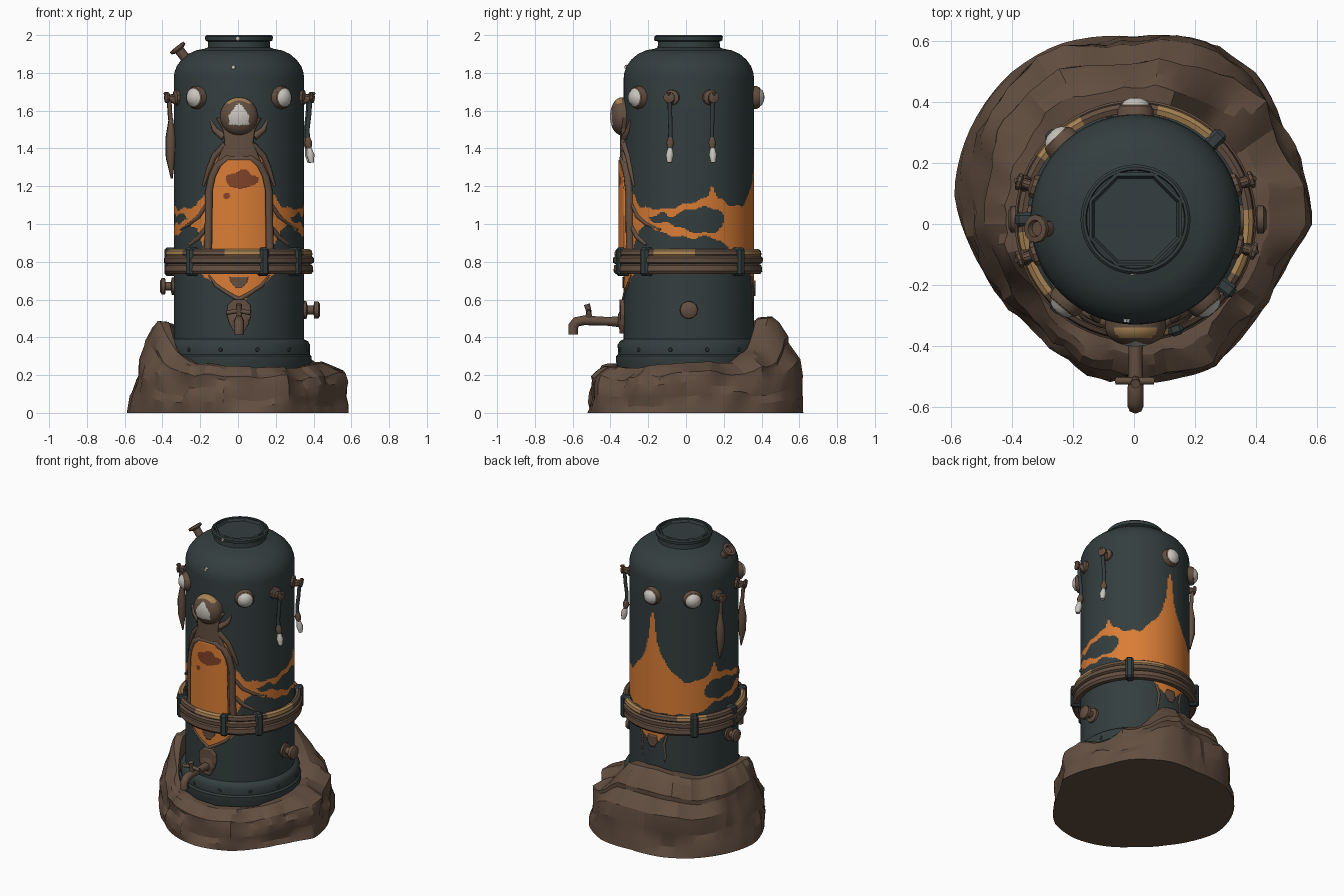
import bpy, bmesh, math, random
from mathutils import Matrix, Vector, noise

if "Cube" in bpy.data.objects:
    bpy.data.objects.remove(bpy.data.objects["Cube"])

random.seed(4)
CX, CY, R = 0.005, 0.015, 0.345
CENTRE = Matrix.Translation((CX, CY, 0))


def material(name, c):
    m = bpy.data.materials.new(name)
    m.diffuse_color = (*c, 1)
    m.use_nodes = True
    m.node_tree.nodes["Principled BSDF"].inputs["Base Color"].default_value = m.diffuse_color
    return m


TEAL = material("dark teal metal", (0.034, 0.048, 0.049))
BROWN = material("earth brown", (0.124, 0.077, 0.052))
ORANGE = material("orange paint", (0.70, 0.205, 0.036))
WHITE = material("bone white", (0.58, 0.55, 0.51))
TAN = material("tan wood", (0.38, 0.22, 0.085))
RUST = material("rust red", (0.22, 0.055, 0.022))


def interp(table, t):
    for (a, b), (c, d) in zip(table, table[1:]):
        if t <= c:
            return b + (d - b) * max(0, (t - a) / (c - a))
    return table[-1][1]


def finish(name, bm, mats, M=Matrix(), angle=35):
    bmesh.ops.recalc_face_normals(bm, faces=bm.faces)
    me = bpy.data.meshes.new(name)
    bm.to_mesh(me)
    bm.free()
    ob = bpy.data.objects.new(name, me)
    bpy.context.collection.objects.link(ob)
    for m in mats:
        me.materials.append(m)
    ob.matrix_world = M
    bpy.ops.object.select_all(action='DESELECT')
    bpy.context.view_layer.objects.active = ob
    ob.select_set(True)
    bpy.ops.object.shade_smooth_by_angle(angle=math.radians(angle))
    return ob


def lathe(name, prof, mats, M=Matrix(), seg=24, rule=None, closed=False):
    """Spin an (r, z) profile about local z; rule(centre) picks the colour."""
    bm = bmesh.new()
    rings = [[bm.verts.new((r * math.cos(2 * math.pi * i / seg), r * math.sin(2 * math.pi * i / seg), z))
              for i in range(seg)] for r, z in prof]
    if closed:
        rings.append(rings[0])
    for a, b in zip(rings, rings[1:]):
        for i in range(seg):
            j = (i + 1) % seg
            f = bm.faces.new((a[i], a[j], b[j], b[i]))
            if rule:
                f.material_index = rule(f.calc_center_median())
    if not closed:
        bm.faces.new(rings[0])
        f = bm.faces.new(rings[-1])
        if rule:
            f.material_index = rule(f.calc_center_median())
    return finish(name, bm, mats, M)


def tube(name, pts, r, mat, radii=None):
    cu = bpy.data.curves.new(name, 'CURVE')
    cu.dimensions = '3D'
    cu.bevel_depth, cu.bevel_resolution, cu.use_fill_caps = r, 2, True
    sp = cu.splines.new('POLY')
    sp.points.add(len(pts) - 1)
    for i, p in enumerate(pts):
        sp.points[i].co = (*p, 1)
        sp.points[i].radius = radii[i] if radii else 1
    ob = bpy.data.objects.new(name, cu)
    bpy.context.collection.objects.link(ob)
    cu.materials.append(mat)
    return ob


def radial(deg, z, r=R):
    """Local z points outward from the tank, local -x points up."""
    return CENTRE @ Matrix.Rotation(math.radians(deg), 4, 'Z') @ Matrix.Translation((r, 0, z)) @ Matrix.Rotation(math.pi / 2, 4, 'Y')


def on_wall(x, z, off=0.0, side=-1):
    return Vector((CX + x, CY + side * (math.sqrt(R * R - x * x) + off), z))


def panel(name, rows, off, mats, rule=None, side=-1, n=16, m=36):
    """Raised plate hugging the wall; rows are (z, half width)."""
    bm = bmesh.new()
    grid = []
    for k in range(m + 1):
        z = rows[0][0] + (rows[-1][0] - rows[0][0]) * k / m
        w = max(interp(rows, z), 0.004)
        grid.append([bm.verts.new(on_wall(w * (2 * i / n - 1), z, off, side)) for i in range(n + 1)])
    for a, b in zip(grid, grid[1:]):
        for i in range(n):
            f = bm.faces.new((a[i], a[i + 1], b[i + 1], b[i]))
            if rule:
                f.material_index = rule(f.calc_center_median())
    ob = finish(name, bm, mats)
    s = ob.modifiers.new("thickness", 'SOLIDIFY')
    s.thickness, s.offset = off + 0.012, -1
    return ob


# tank body: lathe with painted splashes chosen by angle and height
UP = [(0, 1.57), (3, 1.5), (5, 1.37), (10, 1.27), (18, 1.19), (35, 1.09), (52, 1.1), (64, 1.14), (69, 1.215), (73, 1.14),
      (90, 1.11), (111, 1.075), (138, 1.09), (150, 1.17), (155, 1.3), (162, 1.4), (180, 1.4)]
LOW = [(0, .86), (50, .87), (70, .935), (90, .925), (111, .945), (130, 1.0), (140, .97), (148, .87), (180, .86)]


def paint(c):
    a = math.degrees(math.atan2(c.y, c.x))
    d = abs((a + 90) % 360 - 180)          # 0 at the back, 180 at the front
    z = c.z + 0.006 * math.sin(a * 0.35)
    if math.hypot(c.x, c.y) < R - 0.01:
        return 0
    if c.z < 0.86:
        w = abs(c.x)
        return int(w < 0.2 and z > (0.58 + 0.8 * w if d > 90 else 0.63 + 0.9 * w))
    for d0, d1, zc, h in ((57, 112, 1.02, .18), (108, 128, 1.03, .07)):      # bare gaps in the side band
        t = (d - d0) / (d1 - d0)
        if 0 < t < 1 and abs(z - zc) < h * math.sqrt(t) * (1 - t):
            return 0
    return int(interp(LOW, d) < z < interp(UP, d))


prof = [(.36, .18), (.385, .27), (.385, .3), (.375, .31), (.377, .36), (.365, .38), (R, .39), (R, .57)]
prof += [(R, .575 + i * .0065) for i in range(155)]
prof += [(R, 1.77), (.342, 1.80), (.33, 1.835), (.305, 1.87), (.27, 1.9), (.225, 1.92), (.185, 1.927), (.165, 1.935), (.163, 1.965),
         (.178, 1.972), (.18, 1.992), (.172, 2.0), (.163, 2.0), (.16, 1.975)]
lathe("tank_body", prof, [TEAL, ORANGE], CENTRE, 220, paint)
lathe("lid_rim_inset", [(.165, 1.96), (.166, 1.996), (.155, 1.998), (.146, 1.982), (.13, 1.982)], [TEAL],
      CENTRE @ Matrix.Rotation(math.pi / 8, 4, 'Z'), 8)
for i in range(12):
    lathe("base_rivet", [(.012, 0), (.008, .007)], [TEAL], radial(i * 30 + 15, .335, .375), 8)
lathe("front_stud", [(.014, -.004), (.01, .008)], [WHITE], radial(-95, 1.83, .332), 6)
lathe("rim_stud", [(.014, -.004), (.01, .006)], [WHITE], radial(-92, 1.982, .178), 6)

# rock base: uneven ring, outline and height given by angle
OUT = [(0, .585), (32, .58), (48, .63), (70, .645), (90, .615), (113, .64), (130, .64), (152, .62), (170, .6), (187, .545),
       (205, .5), (229, .475), (251, .5), (276, .525), (300, .53), (318, .51), (335, .505), (349, .53), (360, .585)]
TOP = [(0, .27), (35, .27), (55, .34), (72, .5), (100, .51), (135, .46), (165, .485), (195, .48), (212, .34), (235, .26),
       (290, .24), (330, .25), (360, .27)]
SECTION = [(1, 0), (.985, .17), (.945, .33), (.95, .36), (.915, .55), (.87, .72), (.87, .78), (.72, .93), (.5, 1), (.15, .99)]
bm = bmesh.new()
rings, SEG = [], 84
for k, (fr, fz) in enumerate(SECTION):
    ring = []
    for i in range(SEG):
        a = 360 * i / SEG
        ca, sa = math.cos(math.radians(a)), math.sin(math.radians(a))
        h = interp(TOP, a)
        n = noise.noise(Vector((ca * 3.5, sa * 3.5, fz * 2.5 + 7))) + .45 * noise.noise(Vector((ca * 9, sa * 9, fz * 4)))
        span = interp(OUT, a) - .36
        lean = max(0, 1 - abs(a - 172) / 42)
        f = (fr if k < 7 else fr * .85) * (1 - .5 * lean * min(fz, .7))
        tall = 1 if k < 5 else 1 - .25 * max(0, h - .28) / .24 * (1 - lean)
        r = .36 + span * f * tall + (n * .03 if 0 < k < 9 else 0)
        z = h * fz + (n * .025 if 0 < k < 8 else n * .012 if k else 0)
        ring.append(bm.verts.new((r * ca, r * sa, z)))
    rings.append(ring)
rings.append([bm.verts.new((v.co.x * .9, v.co.y * .9, .15)) for v in rings[-1]])
for a, b in zip(rings, rings[1:]):
    for i in range(SEG):
        j = (i + 1) % SEG
        bm.faces.new((a[i], a[j], b[j], b[i]))
bm.faces.new(rings[0])
finish("rock_base", bm, [BROWN], angle=22)

# belt of bundled wood with tan strips and dark clasps
belt = [(.355, .735), (.383, .735), (.394, .75), (.39, .78), (.38, .787), (.396, .795), (.397, .82), (.385, .83),
        (.39, .838), (.386, .858), (.372, .868), (.355, .862)]
BELT = Matrix.Translation((.005, .01, 0))
lathe("belt", belt, [BROWN, TAN], BELT, 64,
      lambda c: int(c.z > .826 and c.xy.length > .362 and math.sin(5 * math.atan2(c.y, c.x) + 2.6) > .1), True)
for deg in (-70, -37, 45, 135, 180, 228):
    bm = bmesh.new()
    bmesh.ops.create_cube(bm, size=1, matrix=Matrix.Diagonal((.15, .05, .07, 1)))
    bmesh.ops.bevel(bm, geom=bm.edges[:], offset=.012, segments=1, affect='EDGES')
    finish("belt_clasp", bm, [TEAL], radial(deg, .80, .36 if deg == 180 else .37))


# arched front window with rust stains, frame and collar
def stains(c):
    n = noise.noise(Vector((c.x * 14, c.z * 14, 3)))
    return int(((c.x - .02) / .075) ** 2 + ((c.z - 1.235) / .045) ** 2 < 1 + 1.2 * n or (c.x + .06) ** 2 + (c.z - 1.15) ** 2 < .0003)


panel("front_window", [(.82, .145), (1.18, .14), (1.25, .125), (1.3, .1), (1.34, .06)], .028, [ORANGE, RUST], stains, n=44, m=80)
half = [(.165, .84), (.16, 1.0), (.158, 1.17), (.14, 1.25), (.11, 1.31), (.06, 1.345)]
arch = [(-x, z) for x, z in half] + [(x, z) for x, z in reversed(half)]
tube("window_frame", [on_wall(x, z, .008) for x, z in arch], .022, BROWN)
panel("window_collar", [(1.325, .12), (1.37, .10), (1.43, .075), (1.5, .085), (1.56, .12)], .02, [BROWN])
for s in (-1, 1):
    tube("collar_wing", [on_wall(s * x, z, .002) for x, z in ((.07, 1.42), (.13, 1.36), (.16, 1.29), (.19, 1.2))],
         .016, BROWN, (1.3, 1, .9, .4))
    tube("collar_horn", [on_wall(s * x, z, 0) for x, z in ((.08, 1.46), (.13, 1.50), (.15, 1.55))], .016, BROWN, (1.3, 1, .3))
    tube("side_vine", [on_wall(s * x, z, -.004) for x, z in ((.17, 1.1), (.21, 1.04), (.26, 1.0), (.31, .97))], .013, BROWN, (1, 1, .8, .4))
    tube("low_vine", [on_wall(s * x, z, -.004) for x, z in ((.17, .98), (.21, .93), (.26, .89))], .015, BROWN, (1, 1, .6))
    # ornaments under the belt
    tube("v_trim", [on_wall(s * x, z, -.003) for x, z in ((.16, .73), (.12, .675), (.06, .635), (0, .60))], .011, BROWN, (.5, 1, 1, 1.2))
    tube("back_drip", [on_wall(s * x, z, -.004, 1) for x, z in ((.10, .72), (.08, .65), (.09, .57), (.08, .5))], .01, BROWN, (1, 1, .8, .3))
panel("front_dark_inlay", [(.66, .015), (.695, .045), (.72, .05)], .005, [BROWN], m=8)
panel("front_tassel", [(.42, .02), (.47, .05), (.52, .065), (.57, .06), (.6, .03)], .022, [BROWN])
panel("back_ornament", [(.62, .015), (.66, .04), (.70, .03)], .008, [BROWN], side=1, m=8)

# round lamps
LAMP = [(.064, -.03), (.06, .015), (.054, .028), (.047, .032), (.038, .044), (.02, .053), (.003, .055)]
for deg in (-50, -130, 90, 134):
    lathe("round_lamp", LAMP, [BROWN, WHITE], radial(deg, 1.67), 14, lambda c: int(c.z > .031))
dome = [(.1, -.04)] + [(.1 * math.cos(t), .01 + .062 * math.sin(t)) for t in (i * math.pi / 38 for i in range(19))]
lathe("front_lamp", dome, [BROWN, WHITE, TAN], radial(-90, 1.57), 64,
      lambda c: 1 if -.068 < c.x < .045 and abs(c.y) < min(.006 + (c.x + .068) * .75, .052) else
      2 if c.x < -.068 and .012 < c.z < .045 else 0)

# hanging charms on both sides
for deg in (-15, 19, 162, 199):
    right = deg < 90
    lathe("charm_knob", [(.045, -.02), (.04, .012), (.018, .02), (.016, .045), (.03, .052), (.03, .062), (.012, .068)], [BROWN], radial(deg, 1.67), 10)

    def hang(r, z):
        return radial(deg, z, r).translation
    tube("charm_horn", [hang(.35, 1.65), hang(.385, 1.665), hang(.415, 1.695)], .018, BROWN, (1, 1, .4))
    tube("charm_cord", [hang(.39, 1.66), hang(.385, 1.58), hang(.375, 1.5), hang(.38, 1.41)], .012, TEAL if right else BROWN)
    tube("charm_knot", [hang(.378, 1.46), hang(.38, 1.43), hang(.385, 1.40)], .022, BROWN, (.5, 1, .6))
    if right:
        tube("charm_tooth", [hang(.382, 1.41), hang(.392, 1.365), hang(.398, 1.325)], .022, WHITE, (.5, 1, .6))
    else:
        tube("charm_feather", [hang(.38, 1.56), hang(.382, 1.45), hang(.382, 1.35), hang(.375, 1.24)], .028, BROWN, (.4, 1, .9, .15))

# side plugs, shoulder spout and tap
plug = [(.05, -.02), (.048, .012), (.024, .018), (.024, .05), (.046, .054), (.046, .075), (.03, .085)]
lathe("right_plug", plug, [BROWN], radial(0, .545), 12)
lathe("left_plug", [(r * .95, z * .85) for r, z in plug], [BROWN], radial(180, .67), 12)
lathe("shoulder_spout", [(.06, -.04), (.055, .01), (.026, .025), (.026, .08), (.046, .09), (.046, .105), (.028, .107), (.024, .09)], [BROWN],
      Matrix.Translation((-.26, -.015, 1.855)) @ Matrix.Rotation(math.radians(-38), 4, 'Y'), 12)
lathe("tap_flange", [(.055, -.03), (.052, .02), (.03, .03)], [BROWN], radial(-90, .49), 12)
tube("tap_pipe", [(.005, y, z) for y, z in ((-.3, .48), (-.42, .485), (-.54, .49), (-.58, .482), (-.597, .46), (-.597, .415))],
     .027, BROWN, (1.2, .85, .95, 1, 1, .95))
tube("tap_stem", [(.005, -.515, .48), (.005, -.515, .54), (.005, -.525, .575)], .016, BROWN, (1.2, .9, 1))
tube("tap_handle", [(-.06, -.515, .53), (0, -.515, .54), (.065, -.515, .53)], .012, BROWN)
